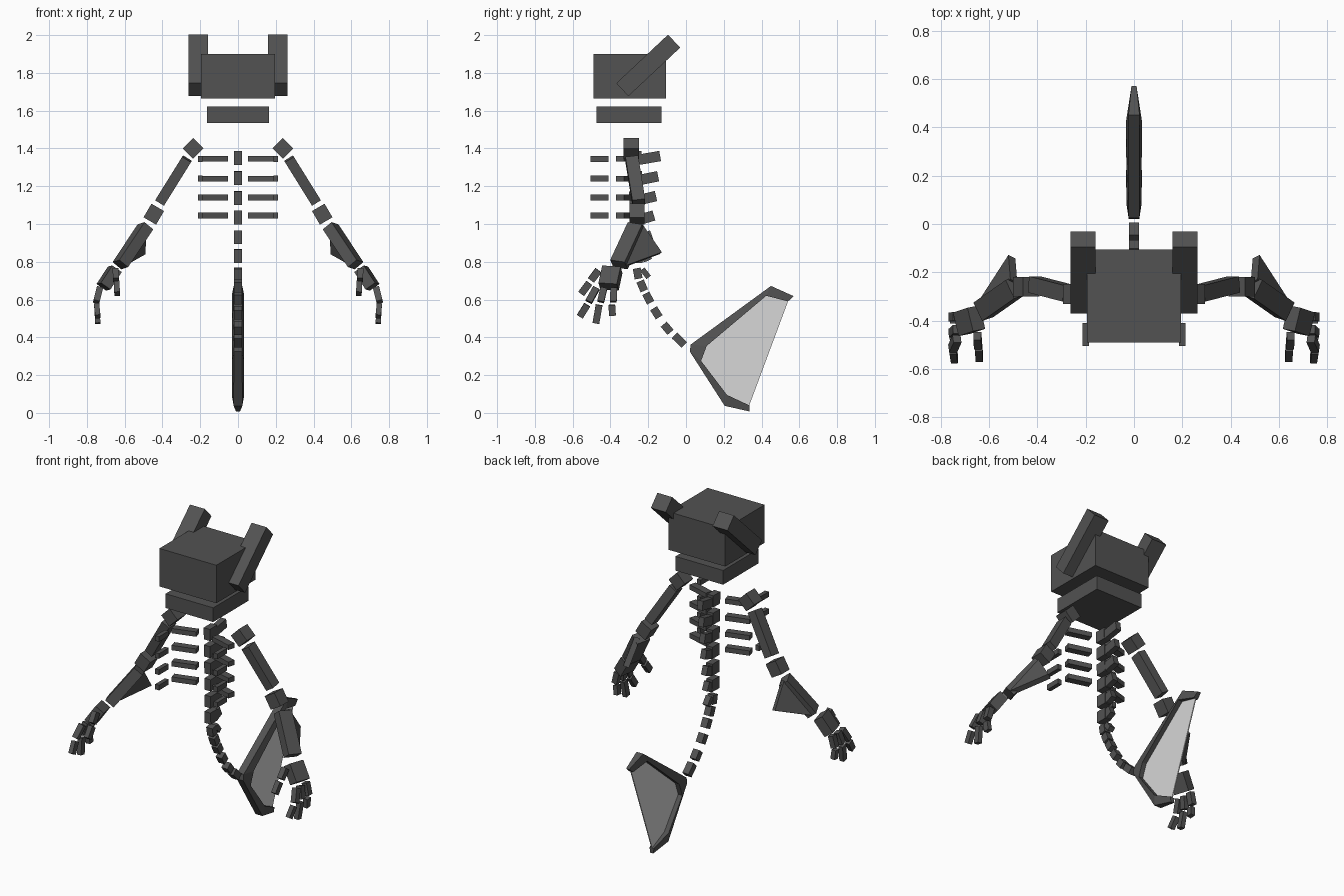
import bpy, bmesh
from mathutils import Vector

if "Cube" in bpy.data.objects:
    bpy.data.objects.remove(bpy.data.objects["Cube"])


def material(name, value):
    m = bpy.data.materials.new(name)
    m.diffuse_color = (value, value, value, 1)
    m.use_nodes = True
    m.node_tree.nodes["Principled BSDF"].inputs["Base Color"].default_value = m.diffuse_color
    return m


BONE = material("dark grey", 0.085)
WEB = material("light grey", 0.68)


def add_mesh(name, verts, faces, mat=BONE):
    me = bpy.data.meshes.new(name)
    me.from_pydata([tuple(v) for v in verts], [], faces)
    bm = bmesh.new()
    bm.from_mesh(me)
    bmesh.ops.recalc_face_normals(bm, faces=bm.faces)
    bm.to_mesh(me)
    bm.free()
    me.materials.append(mat)
    ob = bpy.data.objects.new(name, me)
    bpy.context.collection.objects.link(ob)
    return ob


BOX = [(0, 1, 3, 2), (4, 6, 7, 5), (0, 4, 5, 1), (2, 3, 7, 6), (0, 2, 6, 4), (1, 5, 7, 3)]


def bar(name, a, b, wide, thick, hint=(0, 1, 0), side=1):
    """Box from a to b; 'wide' runs along the hint, 'thick' across it."""
    flip = Vector((side, 1, 1))
    a, b, h = Vector(a) * flip, Vector(b) * flip, Vector(hint) * flip
    d = (b - a).normalized()
    w = (h - d * h.dot(d)).normalized()
    t = d.cross(w)
    verts = [p + w * i * wide / 2 + t * j * thick / 2
             for p in (a, b) for i in (-1, 1) for j in (-1, 1)]
    return add_mesh(name, verts, BOX)


def prism(name, pts, offset):
    """Plate through the points, thickened both ways by the offset."""
    n = len(pts)
    verts = [p - offset for p in pts] + [p + offset for p in pts]
    faces = [tuple(range(n)), tuple(range(2 * n - 1, n - 1, -1))]
    faces += [(i, (i + 1) % n, (i + 1) % n + n, i + n) for i in range(n)]
    return add_mesh(name, verts, faces)


# Head and jaw
bar("head", (0, -0.49, 1.782), (0, -0.105, 1.782), 0.39, 0.235, (1, 0, 0))
bar("jaw", (0, -0.475, 1.578), (0, -0.13, 1.578), 0.326, 0.088, (1, 0, 0))

for s, tag in ((1, "right"), (-1, "left")):
    # Horns
    bar(f"horn_{tag}", (0.211, -0.337, 1.711), (0.211, -0.063, 1.968), 0.102, 0.094, (1, 0, 0), s)

    # Arm
    bar(f"shoulder_{tag}", (0.21, -0.29, 1.428), (0.266, -0.29, 1.372), 0.083, 0.077, (0, 1, 0), s)
    bar(f"upper_arm_{tag}", (0.27, -0.287, 1.345), (0.413, -0.25, 1.115), 0.068, 0.055, (0, 1, 0), s)
    bar(f"elbow_{tag}", (0.425, -0.259, 1.088), (0.467, -0.259, 1.016), 0.08, 0.077, (0, 1, 0), s)
    bar(f"forearm_{tag}", (0.49, -0.262, 0.985), (0.623, -0.355, 0.785), 0.085, 0.062, (0.35, 1, 0), s)
    flip = Vector((s, 1, 1))
    fin = [Vector(p) * flip for p in ((0.497, -0.235, 0.99), (0.505, -0.135, 0.845),
                                      (0.628, -0.325, 0.775), (0.56, -0.31, 0.88))]
    normal = (fin[1] - fin[0]).cross(fin[2] - fin[0]).normalized()
    fin[3] -= normal * (fin[3] - fin[0]).dot(normal)
    prism(f"forearm_fin_{tag}", fin, normal * 0.017)

    # Hand: palm, thumb and three fingers
    bar(f"palm_{tag}", (0.652, -0.39, 0.76), (0.712, -0.41, 0.668), 0.1, 0.062, (0.2, 1, 0), s)
    bar(f"thumb_base_{tag}", (0.648, -0.463, 0.755), (0.645, -0.503, 0.702), 0.04, 0.032, (0, 1, 0), s)
    bar(f"thumb_tip_{tag}", (0.642, -0.512, 0.688), (0.640, -0.555, 0.63), 0.038, 0.03, (0, 1, 0), s)
    for k, (y0, y1, y2, z2) in enumerate(((-0.475, -0.515, -0.562, 0.51),
                                          (-0.435, -0.452, -0.477, 0.474),
                                          (-0.382, -0.385, -0.389, 0.515))):
        bar(f"finger_base_{tag}_{k}", (0.732, y0, 0.66), (0.75, y1, 0.588), 0.036, 0.034, (0, 1, 0), s)
        bar(f"finger_tip_{tag}_{k}", (0.748, y1 - 0.008, 0.572), (0.742, y2, z2), 0.036, 0.028, (0, 1, 0), s)

    # Ribs
    for k, z in enumerate((1.345, 1.24, 1.14, 1.045)):
        bar(f"rib_side_{tag}_{k}", (0.06, -0.31, z), (0.2, -0.35, z), 0.045, 0.03, (0, 1, 0), s)
        bar(f"rib_front_{tag}_{k}", (0.2, -0.41, z), (0.2, -0.505, z), 0.026, 0.032, (1, 0, 0), s)

# Spine: vertebrae along a curved path
PATH = [(-0.270, 1.350), (-0.268, 1.243), (-0.265, 1.138), (-0.262, 1.035), (-0.262, 0.93),
        (-0.262, 0.83), (-0.256, 0.738), (-0.232, 0.672), (-0.2, 0.608), (-0.157, 0.53),
        (-0.1, 0.448), (-0.035, 0.385)]
path = [Vector((0, y, z)) for y, z in PATH]
for i, p in enumerate(path):
    d = (path[min(i + 1, 11)] - path[max(i - 1, 0)]).normalized()
    half = 0.036 if i < 6 or i == 11 else 0.028
    wide = 0.07 if i < 6 else 0.042
    bar(f"vertebra_{i}", p - d * half, p + d * half, wide, 0.042)
    # Rear spikes shrink downward
    if i < 7:
        end = Vector((0, -0.137 - 0.011 * i, p.z + 0.01))
        bar(f"vertebra_spike_{i}", p + Vector((0, 0.03, -0.008)), end, 0.055, 0.036, (0, 0, 1))

# Tail fin frame: outer (y, z), inner (y, z), half thickness
FRAME = [((0.57, 0.618), (0.54, 0.59), 0.015), ((0.45, 0.672), (0.425, 0.62), 0.033),
         ((0.025, 0.362), (0.11, 0.355), 0.031), ((0.02, 0.325), (0.08, 0.275), 0.031),
         ((0.205, 0.037), (0.217, 0.095), 0.033), ((0.335, 0.008), (0.335, 0.04), 0.015)]
verts, faces = [], []
for outer, inner, h in FRAME:
    verts += [(-h * 0.7, *outer), (h * 0.7, *outer), (h, *inner), (-h, *inner)]
for i in range(len(FRAME) - 1):
    a = 4 * i
    faces += [(a + j, a + (j + 1) % 4, a + 4 + (j + 1) % 4, a + 4 + j) for j in range(4)]
last = len(verts) - 4
faces += [(3, 2, 1, 0), (last, last + 1, last + 2, last + 3)]
add_mesh("tail_fin_frame", verts, faces)

# Thin web stretched inside the frame
web = [Vector((0, *inner)) for _, inner, _ in FRAME]
web_ob = prism("tail_fin_web", web, Vector((0.003, 0, 0)))
web_ob.data.materials[0] = WEB
